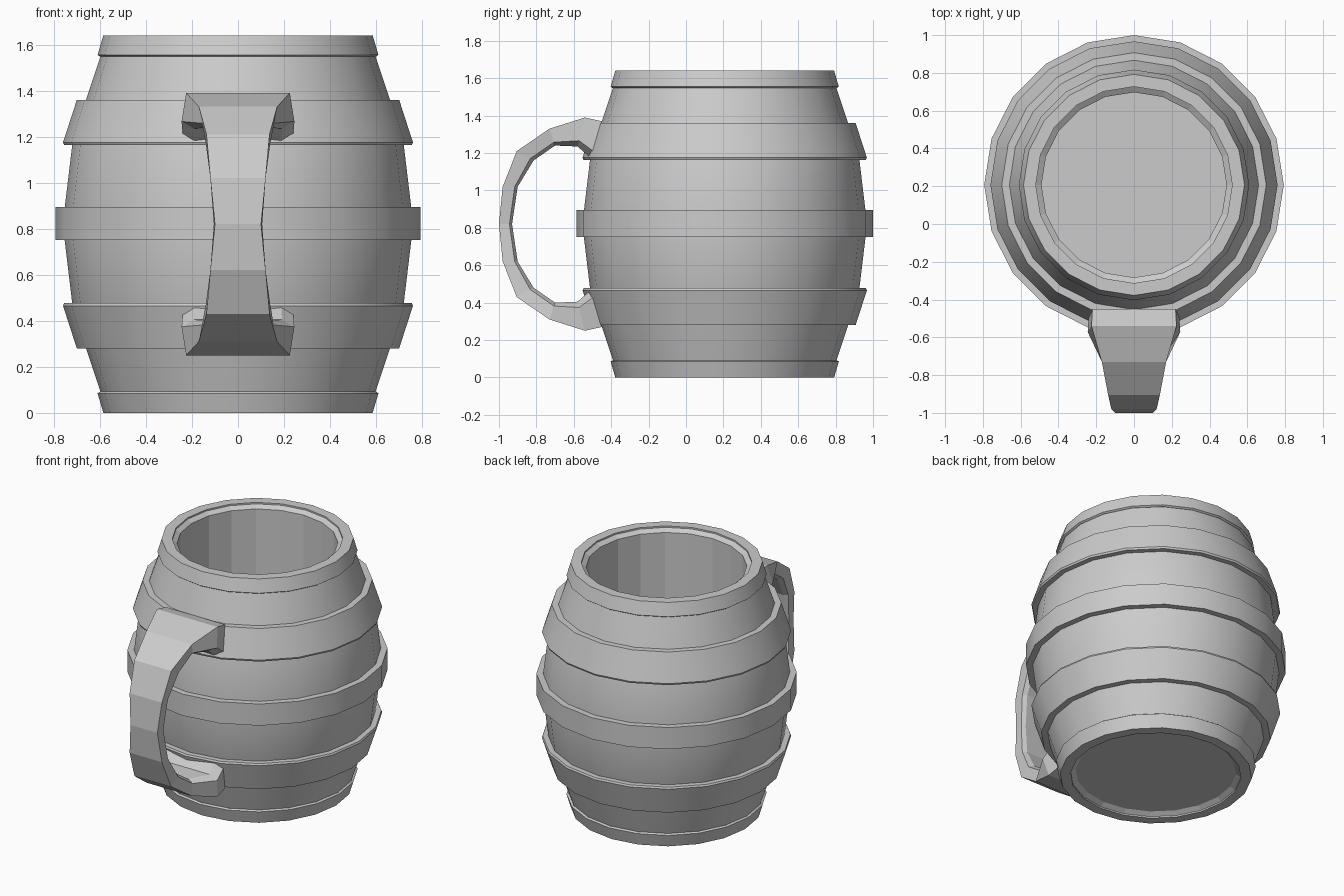
import bpy, bmesh, math

cube = bpy.data.objects.get("Cube")
if cube:
    bpy.data.objects.remove(cube, do_unlink=True)

SIDES, CENTRE_Y, MID = 20, 0.207, 0.82

grey = bpy.data.materials.new("plain grey")
grey.use_nodes = True
grey.diffuse_color = (0.6, 0.6, 0.6, 1)
grey.node_tree.nodes["Principled BSDF"].inputs["Base Color"].default_value = (0.6, 0.6, 0.6, 1)


def finish(name, bm, angle=None):
    """Turn a bmesh into an object; shade smooth below the given angle."""
    bmesh.ops.recalc_face_normals(bm, faces=bm.faces)
    mesh = bpy.data.meshes.new(name)
    bm.to_mesh(mesh)
    bm.free()
    mesh.materials.append(grey)
    obj = bpy.data.objects.new(name, mesh)
    bpy.context.collection.objects.link(obj)
    if angle:
        bpy.ops.object.select_all(action="DESELECT")
        obj.select_set(True)
        bpy.context.view_layer.objects.active = obj
        bpy.ops.object.shade_smooth_by_angle(angle=math.radians(angle))
    return obj


def lathe(name, profile, closed, angle=25):
    """Revolve (radius, z) points; an open profile gets capped with discs."""
    bm = bmesh.new()
    rings = []
    for r, z in profile:
        turns = [2 * math.pi * i / SIDES for i in range(SIDES)]
        rings.append([bm.verts.new((r * math.cos(a), CENTRE_Y + r * math.sin(a), z)) for a in turns])
    pairs = list(zip(rings, rings[1:]))
    if closed:
        pairs.append((rings[-1], rings[0]))
    else:
        bm.faces.new(rings[0])
        bm.faces.new(rings[-1])
    for a, b in pairs:
        for i in range(SIDES):
            j = (i + 1) % SIDES
            bm.faces.new((a[i], a[j], b[j], b[i]))
    return finish(name, bm, angle)


def flip(profile):
    return [(r, 2 * MID - z) for r, z in profile]


# Barrel wall with a recessed base and a straight-sided well
wall = [(0.57, 0.01), (0.595, 0.085), (0.66, 0.28), (0.72, 0.475), (0.753, 0.75)]
base = [(0.49, 0.03), (0.52, 0.01)]
well = [(0.52, 1.63), (0.49, 1.61), (0.49, 0.09)]
barrel = lathe("barrel", base + wall + flip(wall)[::-1] + well, False)
for face in barrel.data.polygons:
    c = face.center
    if math.hypot(c.x, c.y - CENTRE_Y) < 0.5:
        face.use_smooth = False

# Hoops around the barrel, paired top and bottom
rim = [(0.52, 0), (0.585, 0), (0.61, 0.085), (0.595, 0.092), (0.52, 0.092)]
rim = [(0.52, 0), (0.585, 0), (0.61, 0.085), (0.6, 0.092), (0.56, 0.092), (0.52, 0.02)]
hoop = [(0.63, 0.28), (0.70, 0.28), (0.76, 0.465), (0.755, 0.477), (0.69, 0.477)]
for name, profile in (("rim", rim), ("hoop", hoop)):
    lathe("bottom_" + name, profile, True)
    lathe("top_" + name, flip(profile), True)
lathe("middle_hoop", [(0.72, 0.75), (0.793, 0.75), (0.793, 0.895), (0.72, 0.895)], True)

# Handle stations, top half: outer (y, z, half width), then inner (y, z, half width)
top_half = [
    ((-0.45, 1.37, 0.22), (-0.50, 1.165, 0.24)),
    ((-0.54, 1.39, 0.225), (-0.58, 1.235, 0.245)),
    ((-0.73, 1.33, 0.17), (-0.70, 1.24, 0.155)),
    ((-0.905, 1.21, 0.137), (-0.815, 1.16, 0.14)),
    ((-0.98, 1.02, 0.12), (-0.90, 1.02, 0.12)),
]
stations = top_half + [((-1.0, MID, 0.10), (-0.93, MID, 0.105))]
stations += [tuple((y, 2 * MID - z, w) for y, z, w in s) for s in reversed(top_half)]

bm = bmesh.new()
loops = []
for (oy, oz, ow), (iy, iz, iw) in stations:
    # The inner edge is bevelled to a narrower face
    my, mz = iy + (oy - iy) * 0.2, iz + (oz - iz) * 0.2
    half = [(ow, oy, oz), (iw, my, mz), (iw * 0.78, iy, iz)]
    section = half + [(-x, y, z) for x, y, z in reversed(half)]
    loops.append([bm.verts.new(p) for p in section])
for a, b in zip(loops, loops[1:]):
    for i in range(len(a)):
        j = (i + 1) % len(a)
        bm.faces.new((a[i], a[j], b[j], b[i]))
bm.faces.new(loops[0])
bm.faces.new(loops[-1])
finish("handle", bm)
